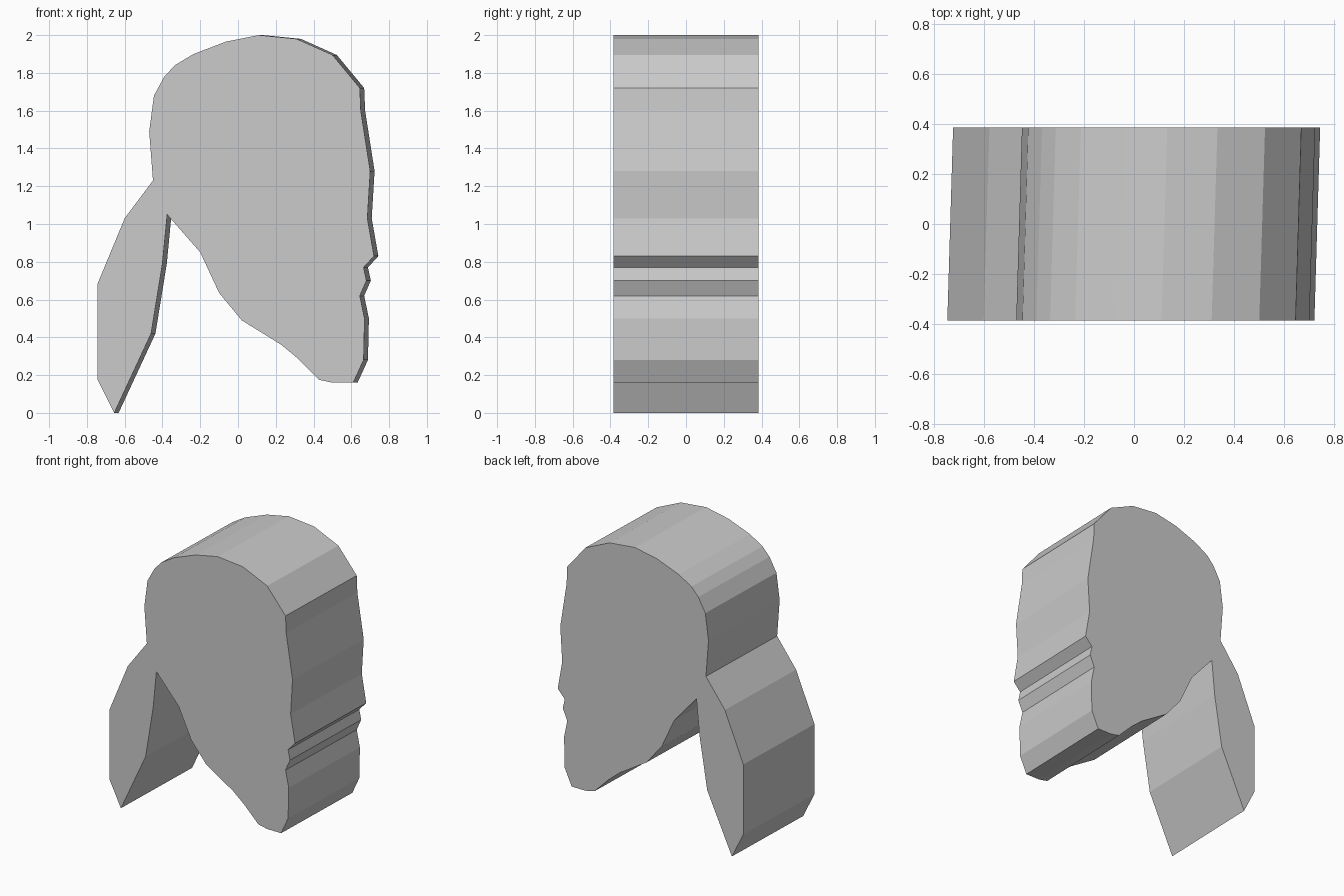
import bpy
import bmesh
from mathutils import Vector

default_cube = bpy.data.objects.get("Cube")
if default_cube:
    bpy.data.objects.remove(default_cube, do_unlink=True)

HALF_DEPTH = 0.385
SKEW = 0.023  # sideways shift of the back outline


def make_material(name, colour):
    material = bpy.data.materials.new(name)
    material.use_nodes = True
    material.diffuse_color = colour
    material.node_tree.nodes["Principled BSDF"].inputs["Base Color"].default_value = colour
    return material


def extrude_profile(name, outline, material):
    """Extrude a front outline (x, z) from front to back with a slight skew."""
    bm = bmesh.new()
    front_verts = [bm.verts.new((x, -HALF_DEPTH, z)) for x, z in outline]
    front_face = bm.faces.new(front_verts)
    result = bmesh.ops.extrude_face_region(bm, geom=[front_face], use_keep_orig=True)
    back_verts = [g for g in result["geom"] if isinstance(g, bmesh.types.BMVert)]
    bmesh.ops.translate(bm, verts=back_verts, vec=Vector((SKEW, 2 * HALF_DEPTH, 0)))
    bmesh.ops.recalc_face_normals(bm, faces=bm.faces)
    mesh = bpy.data.meshes.new(name)
    bm.to_mesh(mesh)
    bm.free()
    mesh.materials.append(material)
    obj = bpy.data.objects.new(name, mesh)
    bpy.context.collection.objects.link(obj)
    return obj


# Ponytail outer edge, from the tip up to the nape
ponytail_outer = [(-.655, 0), (-.745, .18), (-.745, .68), (-.6, 1.03), (-.45, 1.23)]

# Back of the head and crown
crown = [(-.47, 1.49), (-.445, 1.68), (-.39, 1.78), (-.335, 1.84), (-.235, 1.9),
         (-.065, 1.965), (.11, 2), (.31, 1.98), (.5, 1.895), (.645, 1.72)]

# Forehead, nose, lips and chin
face_edge = [(.65, 1.6), (.7, 1.28), (.685, 1.03), (.72, .83), (.665, .77),
             (.68, .7), (.645, .62), (.67, .5), (.665, .28), (.61, .16)]

# Underside of the jaw and neck
jaw = [(.5, .16), (.43, .175), (.32, .285), (.23, .36), (.02, .49),
       (-.1, .635), (-.2, .85), (-.375, 1.05)]

# Ponytail inner edge, back down to the tip
ponytail_inner = [(-.4, .79), (-.46, .42)]

grey = make_material("plain grey", (.6, .6, .6, 1))
extrude_profile("head_with_ponytail",
                ponytail_outer + crown + face_edge + jaw + ponytail_inner, grey)
